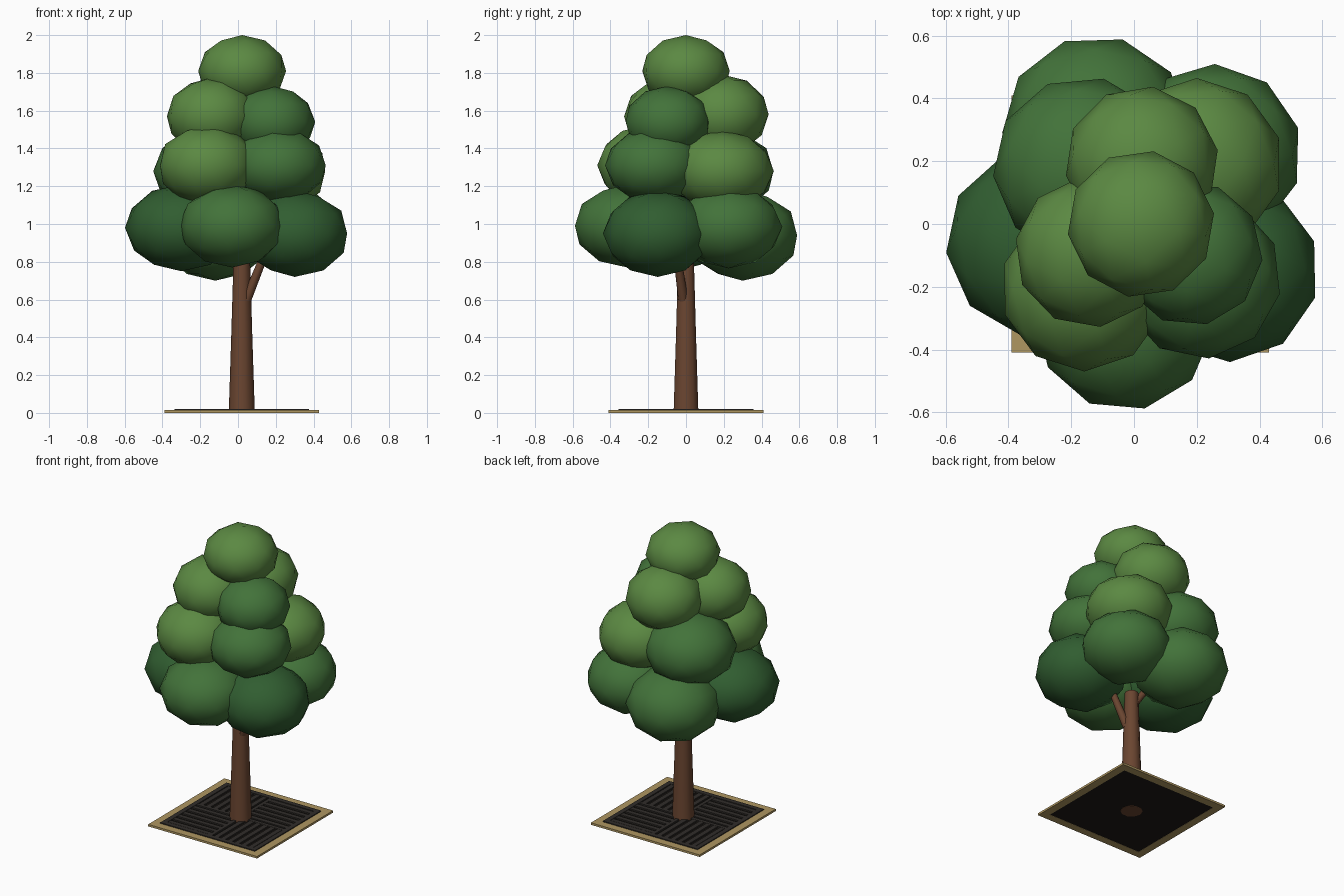
import bpy, bmesh, math, random
from mathutils import Vector, Matrix

if "Cube" in bpy.data.objects:
    bpy.data.objects.remove(bpy.data.objects["Cube"])

random.seed(4)
CX = 0.02  # trunk and grate axis


def material(name, rgb):
    m = bpy.data.materials.new(name)
    m.diffuse_color = (*rgb, 1)
    m.use_nodes = True
    m.node_tree.nodes["Principled BSDF"].inputs["Base Color"].default_value = m.diffuse_color
    return m


LIGHT = material("leaf_light", (0.105, 0.25, 0.055))
MID = material("leaf_mid", (0.055, 0.17, 0.042))
DARK = material("leaf_dark", (0.03, 0.11, 0.03))
BARK = material("bark", (0.145, 0.06, 0.03))
STONE = material("kerb_stone", (0.43, 0.31, 0.12))
IRON = material("grate_iron", (0.03, 0.026, 0.023))
SOIL = material("grate_bed", (0.012, 0.009, 0.007))


def make(name, bm, mat, smooth=False):
    me = bpy.data.meshes.new(name)
    bm.to_mesh(me)
    bm.free()
    me.materials.append(mat)
    for p in me.polygons:
        p.use_smooth = smooth
    ob = bpy.data.objects.new(name, me)
    bpy.context.collection.objects.link(ob)
    return ob


def add_box(bm, x0, x1, y0, y1, z0, z1):
    m = Matrix.Translation(((x0 + x1) / 2, (y0 + y1) / 2, (z0 + z1) / 2))
    m = m @ Matrix.Diagonal((x1 - x0, y1 - y0, z1 - z0, 1))
    bmesh.ops.create_cube(bm, size=1, matrix=m)


def add_frame(bm, outer, inner, z0, z1):
    add_box(bm, CX - outer, CX + outer, -outer, -inner, z0, z1)
    add_box(bm, CX - outer, CX + outer, inner, outer, z0, z1)
    add_box(bm, CX - outer, CX - inner, -inner, inner, z0, z1)
    add_box(bm, CX + inner, CX + outer, -inner, inner, z0, z1)


def tube(name, rings, sides, mat):
    """Tapered tube through (point, radius) rings, closed at both ends."""
    bm = bmesh.new()
    axis = (Vector(rings[-1][0]) - Vector(rings[0][0])).normalized()
    rot = Vector((0, 0, 1)).rotation_difference(axis)
    loops = []
    for p, r in rings:
        loops.append([bm.verts.new(Vector(p) + rot @ Vector(
            (r * math.cos(a), r * math.sin(a), 0)))
            for a in (2 * math.pi * i / sides for i in range(sides))])
    for lo, hi in zip(loops, loops[1:]):
        for i in range(sides):
            j = (i + 1) % sides
            bm.faces.new((lo[i], lo[j], hi[j], hi[i]))
    bm.faces.new(loops[0][::-1])
    bm.faces.new(loops[-1])
    ob = make(name, bm, mat, True)
    bpy.context.view_layer.objects.active = ob
    ob.select_set(True)
    bpy.ops.object.shade_smooth_by_angle(angle=math.radians(50))
    ob.select_set(False)


# Foliage clumps: name, centre, horizontal radius, vertical radius, material
clumps = [
    ("low_front", (-0.03, -0.31, 0.99), 0.285, 0.22, MID),
    ("low_right", (0.30, -0.15, 0.95), 0.29, 0.23, DARK),
    ("low_back_right", (0.25, 0.225, 0.985), 0.285, 0.22, MID),
    ("low_back_left", (-0.12, 0.30, 0.94), 0.30, 0.24, MID),
    ("low_left", (-0.30, -0.06, 0.98), 0.30, 0.23, DARK),
    ("mid_front_left", (-0.16, -0.205, 1.31), 0.265, 0.215, LIGHT),
    ("mid_front_right", (0.21, -0.17, 1.31), 0.26, 0.20, MID),
    ("mid_back_right", (0.20, 0.19, 1.28), 0.275, 0.215, LIGHT),
    ("mid_back_left", (-0.16, 0.18, 1.28), 0.29, 0.23, MID),
    ("high_front_left", (-0.14, -0.09, 1.57), 0.24, 0.205, LIGHT),
    ("high_right", (0.18, -0.095, 1.54), 0.23, 0.19, MID),
    ("high_back", (0.025, 0.195, 1.58), 0.245, 0.21, LIGHT),
    ("crown", (0.022, 0.0, 1.81), 0.235, 0.19, LIGHT),
]
for name, c, r, rz, mat in clumps:
    bm = bmesh.new()
    m = Matrix.Translation(c) @ Matrix.Rotation(random.uniform(0, 6.28), 4, 'Z')
    bmesh.ops.create_icosphere(bm, subdivisions=2, radius=1,
                               matrix=m @ Matrix.Diagonal((r, r, rz, 1)))
    make("foliage_" + name, bm, mat, True)

# Trunk and two short branches
tube("trunk", [((CX, 0, 0), 0.069), ((CX, 0, 0.4), 0.056), ((CX, 0, 0.84), 0.043)], 10, BARK)
tube("branch_right", [((0.045, -0.015, 0.60), 0.026), ((0.15, -0.05, 0.86), 0.02)], 8, BARK)
tube("branch_left", [((0.02, 0.0, 0.74), 0.026), ((-0.08, 0.04, 0.90), 0.02)], 8, BARK)

# Kerb around the grate
bm = bmesh.new()
add_frame(bm, 0.41, 0.357, 0, 0.014)
make("kerb", bm, STONE)

# Dark bed beneath the grate
bm = bmesh.new()
add_box(bm, CX - 0.357, CX + 0.357, -0.357, 0.357, 0.001, 0.009)
make("grate_bed", bm, SOIL)

# Grate: rim, cross bars and four quarters of slats in alternating directions
bm = bmesh.new()
add_frame(bm, 0.357, 0.325, 0.004, 0.02)
add_box(bm, CX - 0.325, CX + 0.325, -0.012, 0.012, 0.004, 0.019)
add_box(bm, CX - 0.012, CX + 0.012, -0.325, 0.325, 0.004, 0.019)
SLATS, LO, HI = 6, 0.012, 0.325
step = (HI - LO) / SLATS
for sx in (-1, 1):
    for sy in (-1, 1):
        for i in range(SLATS):
            a = LO + step * (i + 0.28)
            b = a + step * 0.62
            u, v = (LO, HI, a, b), (a, b, LO, HI)
            x0, x1, y0, y1 = u if sx == sy else v
            xs = sorted((sx * x0, sx * x1))
            ys = sorted((sy * y0, sy * y1))
            add_box(bm, CX + xs[0], CX + xs[1], ys[0], ys[1], 0.004, 0.018)
make("tree_grate", bm, IRON)
